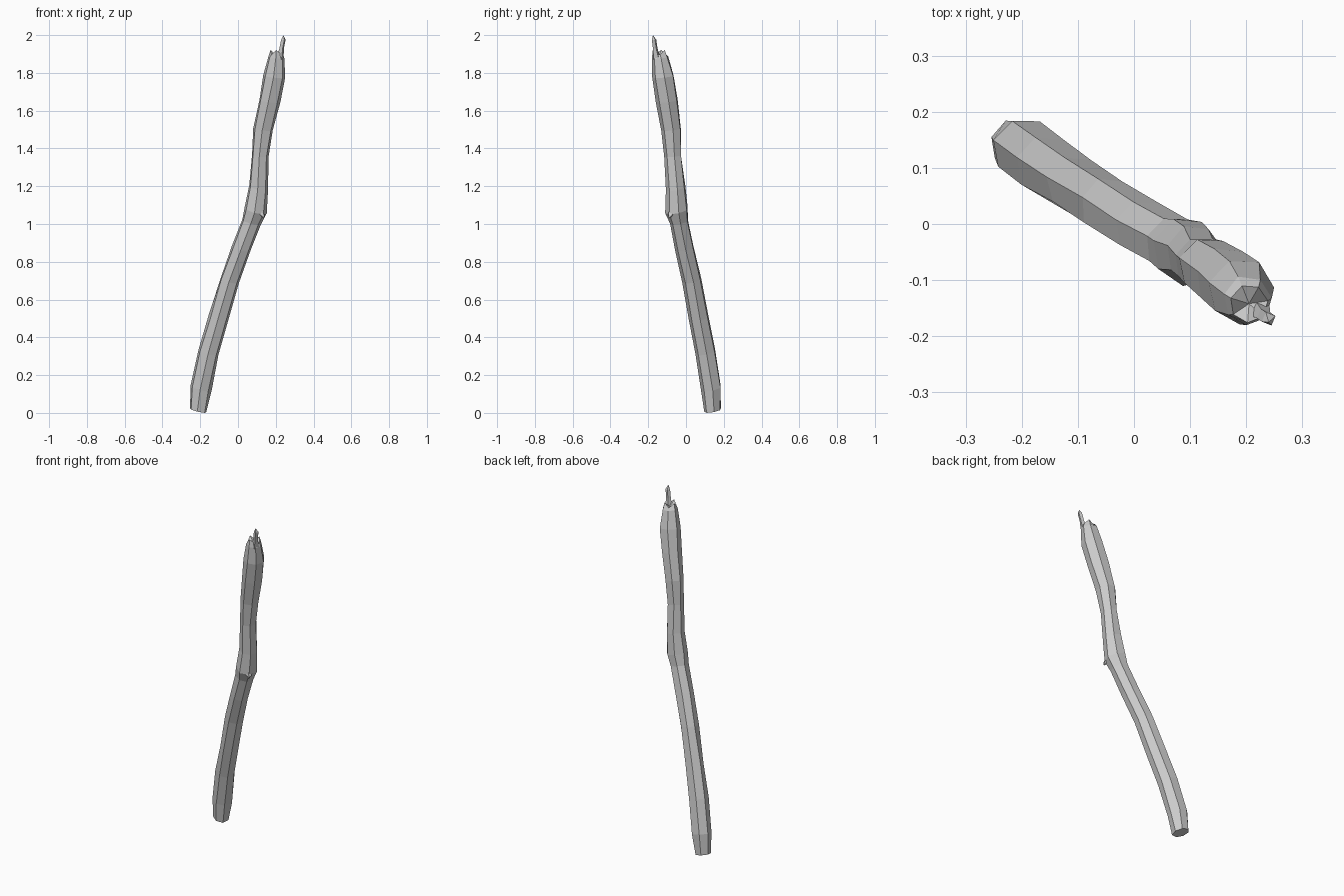
import bpy, bmesh, math, random
from mathutils import Vector

if "Cube" in bpy.data.objects:
    bpy.data.objects.remove(bpy.data.objects["Cube"])

random.seed(4)
SIDES = 7


def ring(bm, c, r, sides, phase=0.0, rough=0.0, slope=(0, 0)):
    """Ring of vertices round c; slope tilts it along x and y."""
    out = []
    for i in range(sides):
        a = 2 * math.pi * i / sides + phase
        k = r * (1 + random.uniform(-rough, rough))
        dx, dy = k * math.cos(a), k * math.sin(a)
        out.append(bm.verts.new((c[0] + dx, c[1] + dy,
                                 c[2] + slope[0] * dx + slope[1] * dy)))
    return out


def bridge(bm, a, b):
    n = len(a)
    for i in range(n):
        j = (i + 1) % n
        bm.faces.new((a[i], a[j], b[j], b[i]))


def fan(bm, loop, point):
    tip = bm.verts.new(point)
    for i, v in enumerate(loop):
        bm.faces.new((v, loop[(i + 1) % len(loop)], tip))


def finish(bm, name):
    bmesh.ops.recalc_face_normals(bm, faces=bm.faces)
    mesh = bpy.data.meshes.new(name)
    bm.to_mesh(mesh)
    bm.free()
    ob = bpy.data.objects.new(name, mesh)
    bpy.context.collection.objects.link(ob)
    return ob


def spike(name, sections, sides=4):
    """Small tapered splinter given as (x, y, z, radius) sections."""
    bm = bmesh.new()
    rings = [ring(bm, s[:3], s[3], sides, 0.4) for s in sections[:-1]]
    for a, b in zip(rings, rings[1:]):
        bridge(bm, a, b)
    bm.faces.new(rings[0])
    fan(bm, rings[-1], sections[-1][:3])
    return finish(bm, name)


# Crooked stick: x, y, z, radius up its length
path = [
    (-0.212, 0.142, 0.017, 0.046), (-0.197, 0.133, 0.13, 0.056),
    (-0.155, 0.102, 0.32, 0.054), (-0.104, 0.068, 0.50, 0.052),
    (-0.045, 0.033, 0.70, 0.051), (0.018, -0.008, 0.87, 0.050),
    (0.071, -0.036, 1.01, 0.051), (0.092, -0.047, 1.07, 0.060),
    (0.108, -0.053, 1.19, 0.052), (0.116, -0.068, 1.36, 0.046),
    (0.132, -0.076, 1.50, 0.054), (0.165, -0.100, 1.65, 0.057),
    (0.192, -0.122, 1.78, 0.059), (0.203, -0.138, 1.88, 0.045),
]
bm = bmesh.new()
rings = []
for i, (x, y, z, r) in enumerate(path):
    slope = (-0.22, 0.16) if i == 0 else (-0.25, 0.2)
    if i > 8:
        slope = (-0.1, 0.1)
    rings.append(ring(bm, (x, y, z), r, SIDES, 0.15, 0.06, slope))
for a, b in zip(rings, rings[1:]):
    bridge(bm, a, b)
fan(bm, rings[0], (-0.208, 0.14, 0.016))

# Jagged broken top with a sunken middle
rim = ring(bm, (0.205, -0.142, 1.905), 0.034, SIDES, 0.15)
for i, v in enumerate(rim):
    v.co.z += 0.016 if i % 2 else -0.008
bridge(bm, rings[-1], rim)
fan(bm, rim, (0.205, -0.142, 1.89))
stick = finish(bm, "stick")

# Splinter rising from the broken top
spike("top_splinter", [(0.222, -0.152, 1.87, 0.021), (0.231, -0.163, 1.93, 0.013),
                       (0.240, -0.169, 1.975, 0.013), (0.240, -0.175, 2.0, 0)])

# Snapped twig stub at the bend
spike("bend_stub", [(0.100, -0.060, 1.13, 0.026), (0.112, -0.070, 1.065, 0.028),
                    (0.130, -0.082, 1.045, 0.014), (0.137, -0.090, 1.03, 0)], 5)

# Rest the lowest point on the ground
low = min(v.co.z for v in stick.data.vertices)
for v in stick.data.vertices:
    if v.co.z < 0.05:
        v.co.z -= low
